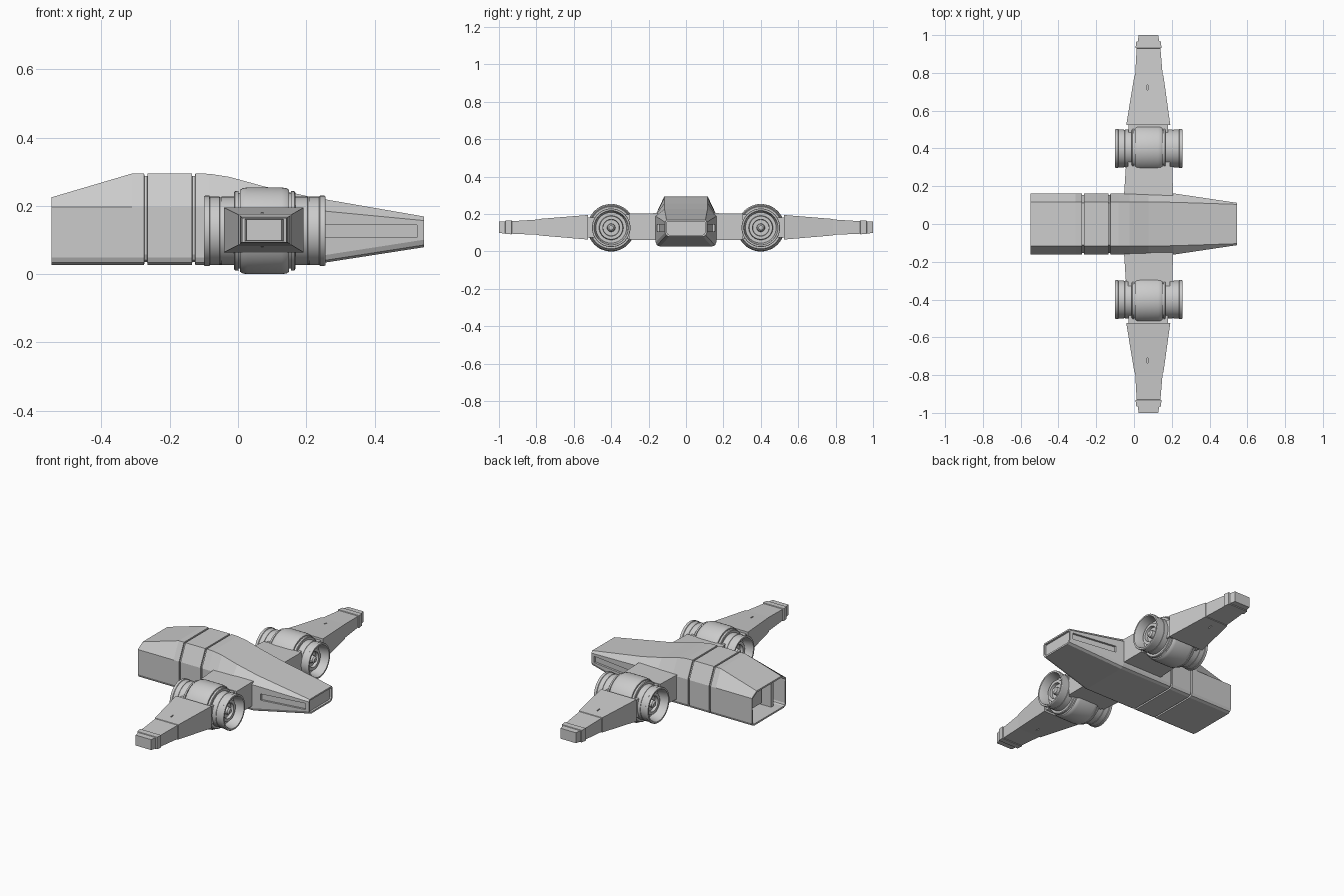
import bpy, bmesh, math
from mathutils import Vector

if "Cube" in bpy.data.objects:
    bpy.data.objects.remove(bpy.data.objects["Cube"])


def make(name, bm):
    bmesh.ops.recalc_face_normals(bm, faces=bm.faces[:])
    me = bpy.data.meshes.new(name)
    bm.to_mesh(me)
    bm.free()
    ob = bpy.data.objects.new(name, me)
    bpy.context.collection.objects.link(ob)
    return ob


def loft(name, rings, end_cuts=None):
    """Skin equal-length rings; end_cuts = ((inset, depth) for first, last)."""
    bm = bmesh.new()
    vs = [[bm.verts.new(p) for p in r] for r in rings]
    n = len(rings[0])
    for a, b in zip(vs, vs[1:]):
        for i in range(n):
            bm.faces.new((a[i], a[(i + 1) % n], b[(i + 1) % n], b[i]))
    caps = [bm.faces.new(vs[0]), bm.faces.new(vs[-1])]
    bmesh.ops.recalc_face_normals(bm, faces=bm.faces[:])
    if end_cuts:
        for f, (inset, depth) in zip(caps, end_cuts):
            bmesh.ops.inset_region(bm, faces=[f], thickness=inset)
            d = f.normal.copy() * -depth
            ext = bmesh.ops.extrude_face_region(bm, geom=[f])
            bmesh.ops.translate(bm, vec=d, verts=[v for v in ext['geom'] if isinstance(v, bmesh.types.BMVert)])
            if f.is_valid:
                bmesh.ops.delete(bm, geom=[f], context='FACES_ONLY')
    return make(name, bm)


def box(name, x0, x1, y0, y1, z0, z1):
    ring = lambda y: [(x0, y, z0), (x1, y, z0), (x1, y, z1), (x0, y, z1)]
    return loft(name, [ring(y0), ring(y1)])


def cut(ob, cutter):
    cutter.hide_render = True
    m = ob.modifiers.new("cut", 'BOOLEAN')
    m.operation = 'DIFFERENCE'
    m.solver = 'EXACT'
    m.object = cutter
    bpy.context.view_layer.objects.active = ob
    bpy.ops.object.modifier_apply(modifier=m.name)
    bpy.data.objects.remove(cutter)


def hull_ring(x, zt, wt, zs, w, zb, d=0.0):
    """Hull cross-section: flat top, sloped shoulders, rounded lower corners."""
    zt, wt, w, zb = zt - d, wt - d * .5, w - d, zb + d
    r = .022
    half = [(wt, zt), (w, zs), (w, zb + r), (w - r * .3, zb + r * .3), (w - r, zb)]
    return [(x, y, z) for y, z in half] + [(x, -y, z) for y, z in reversed(half)]


# Fuselage with two panel grooves, open tail and recessed nose face
full = (.298, .116, .2, .162, .03)
rings = [hull_ring(-.547, .228, .116, .2, .162, .03), hull_ring(-.31, *full)]
for gx in (-.27, -.13):
    for dx, d in ((-.005, 0), (-.004, .008), (.004, .008), (.005, 0)):
        rings.append(hull_ring(gx + dx, *full, d))
rings += [hull_ring(*s) for s in (
    (-.083, .297, .116, .2, .162, .03),
    (-.025, .288, .116, .2, .162, .03),
    (.077, .26, .116, .198, .162, .03),
    (.21, .23, .115, .192, .162, .03),
    (.545, .172, .104, .16, .112, .082))]
hull = loft("fuselage", rings, ((.01, .14), (.01, .012)))

# Long slots along both sides of the nose
for s in (1, -1):
    side = lambda x: .162 - .149 * (x - .21)
    slot = [[(x, s * (side(x) + o), z) for o, z in
             ((-.012, .11), (.03, .11), (.03, .147), (-.012, .147))] for x in (.257, .525)]
    cut(hull, loft("slot_cutter", slot))

# Machinery inside the tail opening
box("tail_bay_block", -.45, -.40, -.07, .07, .06, .17)
for y in (-.1, .1):
    box("tail_bay_rib", -.50, -.40, y - .012, y + .012, .04, .21)


def wing_ring(s, y, x0, x1, z0, z1):
    return [(x0, s * y, z0), (x1, s * y, z0), (x1, s * y, z1), (x0, s * y, z1)]


# Half profile of the engine: (distance from middle, radius)
half = [(.155, .0), (.153, .012), (.145, .02), (.125, .022), (.125, .043), (.142, .045),
        (.142, .062), (.12, .065), (.12, .082), (.172, .089), (.178, .092), (.178, .101),
        (.175, .103), (.162, .103), (.16, .1), (.132, .1), (.131, .098), (.127, .098),
        (.126, .1), (.09, .1), (.09, .112), (.087, .116), (.077, .117), (.077, .111),
        (.072, .111), (.072, .12), (.064, .125), (.05, .127)]
profile = half + [(-d, r) for d, r in reversed(half)]

for s, tag in ((1, "left"), (-1, "right")):
    # Inner wing stub and the core running through the engine
    loft(tag + "_inner_wing", [wing_ring(s, .15, -.053, .206, .064, .208),
                               wing_ring(s, .305, -.043, .204, .066, .205)])
    loft(tag + "_wing_saddle", [wing_ring(s, .29, -.032, .19, .07, .2),
                                wing_ring(s, .335, -.032, .19, .07, .2)])
    loft(tag + "_wing_joint", [wing_ring(s, .47, -.03, .18, .078, .185),
                               wing_ring(s, .535, -.03, .18, .078, .185)])
    # Outer wing with stepped tip
    wing = loft(tag + "_outer_wing", [wing_ring(s, *p) for p in (
        (.525, -.041, .192, .067, .198),
        (.785, .002, .156, .089, .177),
        (.787, .006, .152, .092, .174),
        (.93, .014, .14, .098, .165),
        (.932, .008, .146, .095, .169),
        (.965, .012, .142, .096, .168),
        (.967, .02, .134, .1, .164),
        (1.0, .025, .128, .101, .163))])
    for z0, z1 in ((.172, .25), (.02, .09)):
        y0, y1 = sorted((s * .71, s * .735))
        cut(wing, box("slit_cutter", .068, .074, y0, y1, z0, z1))

    # Engine: lathed about the x axis
    bm = bmesh.new()
    c = Vector((.078, s * .4, .13))
    vs = [bm.verts.new(c + Vector((d, 0, r))) for d, r in profile]
    es = [bm.edges.new(p) for p in zip(vs, vs[1:])]
    bmesh.ops.spin(bm, geom=vs + es, cent=c, axis=(1, 0, 0), angle=math.tau, steps=48)
    bmesh.ops.remove_doubles(bm, verts=bm.verts[:], dist=1e-5)
    eng = make(tag + "_engine", bm)
    bpy.ops.object.select_all(action='DESELECT')
    eng.select_set(True)
    bpy.context.view_layer.objects.active = eng
    bpy.ops.object.shade_smooth_by_angle(angle=math.radians(30))

# Rest the model on the ground
bpy.context.view_layer.update()
low = min((o.matrix_world @ v.co).z for o in bpy.data.objects for v in o.data.vertices)
for o in bpy.data.objects:
    o.location.z -= low
